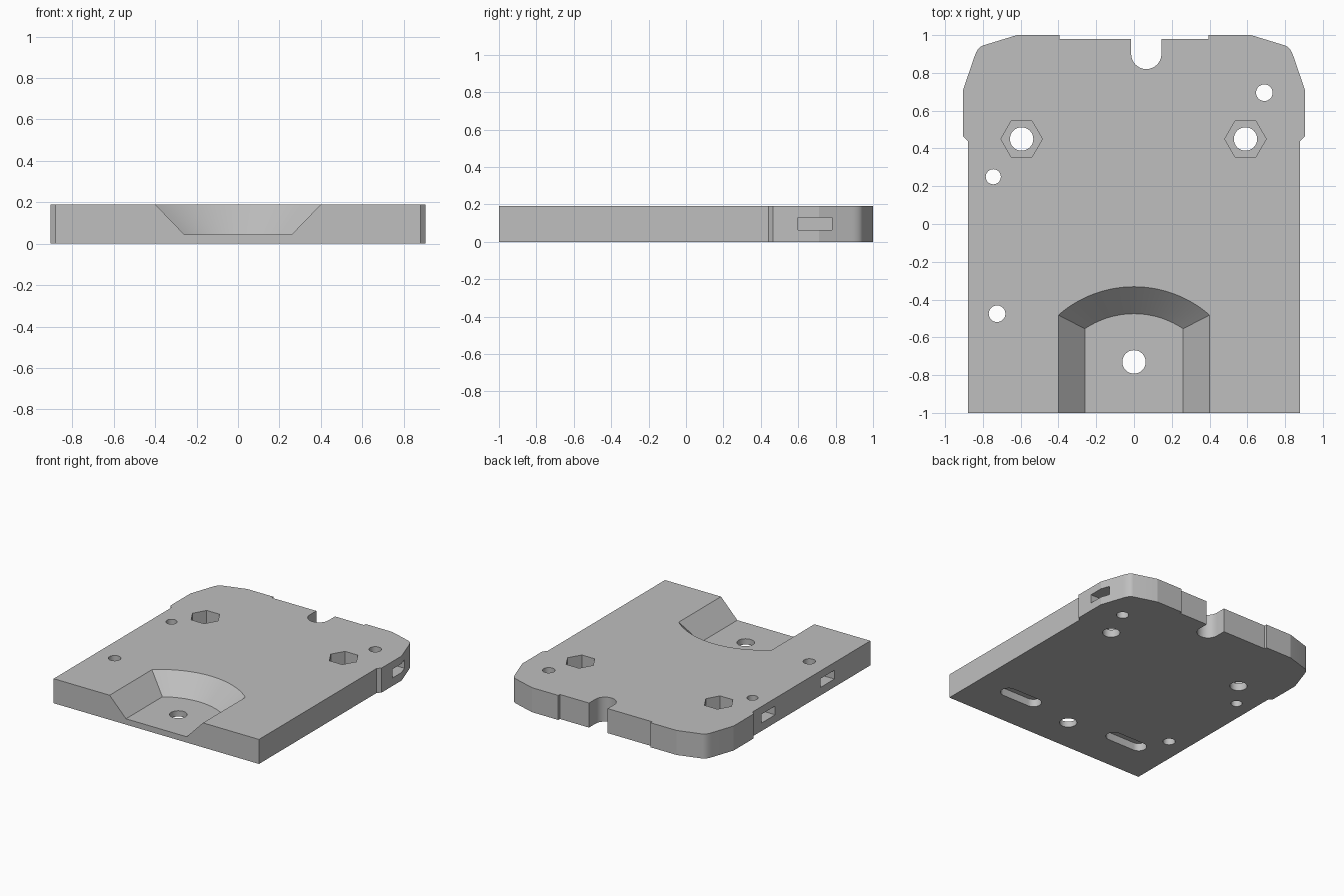
import bpy, bmesh, math
from mathutils import Vector

cube = bpy.data.objects.get("Cube")
if cube:
    bpy.data.objects.remove(cube, do_unlink=True)

grey = bpy.data.materials.new("plain_grey")
grey.use_nodes = True
grey.diffuse_color = (0.52, 0.52, 0.52, 1)
grey.node_tree.nodes["Principled BSDF"].inputs["Base Color"].default_value = (0.52, 0.52, 0.52, 1)

TOP = 0.19
OVER = 0.1


def loft(name, sections):
    """Closed solid through matching rings given as (points, z)."""
    bm = bmesh.new()
    rings = [[bm.verts.new((x, y, z)) for x, y in pts] for pts, z in sections]
    for low, high in zip(rings, rings[1:]):
        n = len(low)
        for i in range(n):
            j = (i + 1) % n
            bm.faces.new((low[i], low[j], high[j], high[i]))
    bm.faces.new(rings[0][::-1])
    bm.faces.new(rings[-1])
    bmesh.ops.recalc_face_normals(bm, faces=bm.faces)
    mesh = bpy.data.meshes.new(name)
    bm.to_mesh(mesh)
    bm.free()
    obj = bpy.data.objects.new(name, mesh)
    bpy.context.collection.objects.link(obj)
    mesh.materials.append(grey)
    return obj


def prism(name, pts, z0, z1):
    return loft(name, [(pts, z0), (pts, z1)])


def arc(cx, cy, r, start, end, steps):
    angles = [math.radians(start + (end - start) * i / steps) for i in range(steps + 1)]
    return [(cx + r * math.cos(a), cy + r * math.sin(a)) for a in angles]


def ring(cx, cy, r, sides):
    return arc(cx, cy, r, 0, 360, sides)[:-1]


def rect(x0, x1, y0, y1):
    return [(x0, y0), (x1, y0), (x1, y1), (x0, y1)]


# Plate outline: right half with rounded shoulder, then mirrored
a, c, b = Vector((0.845, 0.885)), Vector((0.829, 0.935)), Vector((0.80, 0.945))
shoulder = [tuple(a * (1 - t) ** 2 + c * 2 * t * (1 - t) + b * t * t)
            for t in (i / 8 for i in range(9))]
half = [(0.88, -1), (0.88, 0.44), (0.905, 0.465), (0.905, 0.71), *shoulder,
        (0.62, 1), (0.395, 1), (0.395, 0.98)]
outline = half + [(-x, y) for x, y in reversed(half)]
plate = prism("mounting_plate", outline, 0, TOP)

cutters = []

# Rounded cable notch in the back edge
notch = arc(0.065, 0.90, 0.08, 180, 360, 20) + [(0.145, 1.1), (-0.015, 1.1)]
cutters.append(prism("notch_cutter", notch, -OVER, TOP + OVER))


# Sloped recess open to the front, with a curved back wall
def recess_section(t):
    w, r = 0.26 + 0.14 * t, 0.465 + 0.143 * t
    end = math.degrees(math.acos(w / r))
    pts = arc(0, -0.94, r, end, 180 - end, 28)
    return pts + [(-w, -1.1), (w, -1.1)], 0.045 + 0.145 * t


cutters.append(loft("recess_cutter", [recess_section(t) for t in (0, 1, 1.3)]))

# Through holes
for x, y, r in [(0.59, 0.45, 0.062), (-0.595, 0.45, 0.062), (0, -0.73, 0.062),
                (0.69, 0.695, 0.044), (-0.745, 0.25, 0.04), (-0.725, -0.475, 0.044)]:
    cutters.append(prism("hole_cutter", ring(x, y, r, 32), -OVER, TOP + OVER))

# Hexagonal nut pockets
for x in (0.59, -0.595):
    cutters.append(prism("hex_cutter", ring(x, 0.45, 0.11, 6), 0.06, TOP + OVER))

# Side slots reaching in to the small holes
for x0, x1, y, w in [(0.59, 1, 0.69, 0.09), (-1, -0.65, 0.25, 0.085), (-1, -0.63, -0.475, 0.085)]:
    cutters.append(prism("side_slot_cutter", rect(x0, x1, y - w, y + w), 0.062, 0.13))

# Blind rounded slots underneath
for x in (-0.49, 0.49):
    stadium = arc(x + 0.115, -0.67, 0.058, -90, 90, 16) + arc(x - 0.115, -0.67, 0.058, 90, 270, 16)
    cutters.append(prism("under_slot_cutter", stadium, -OVER, 0.06))

# Cut everything, then drop the cutters
for i, cutter in enumerate(cutters):
    mod = plate.modifiers.new(f"cut_{i}", "BOOLEAN")
    mod.operation = "DIFFERENCE"
    mod.solver = "EXACT"
    mod.object = cutter
    cutter.hide_render = True
bpy.context.view_layer.update()
cut_mesh = bpy.data.meshes.new_from_object(plate.evaluated_get(bpy.context.evaluated_depsgraph_get()))
plate.modifiers.clear()
plate.data = cut_mesh
for cutter in cutters:
    bpy.data.objects.remove(cutter, do_unlink=True)
cut_mesh.materials.clear()
cut_mesh.materials.append(grey)
for face in cut_mesh.polygons:
    face.material_index = 0

# Smooth the round walls, keep machined edges sharp
bpy.ops.object.select_all(action="DESELECT")
plate.select_set(True)
bpy.context.view_layer.objects.active = plate
bpy.ops.object.shade_smooth_by_angle(angle=math.radians(15))
